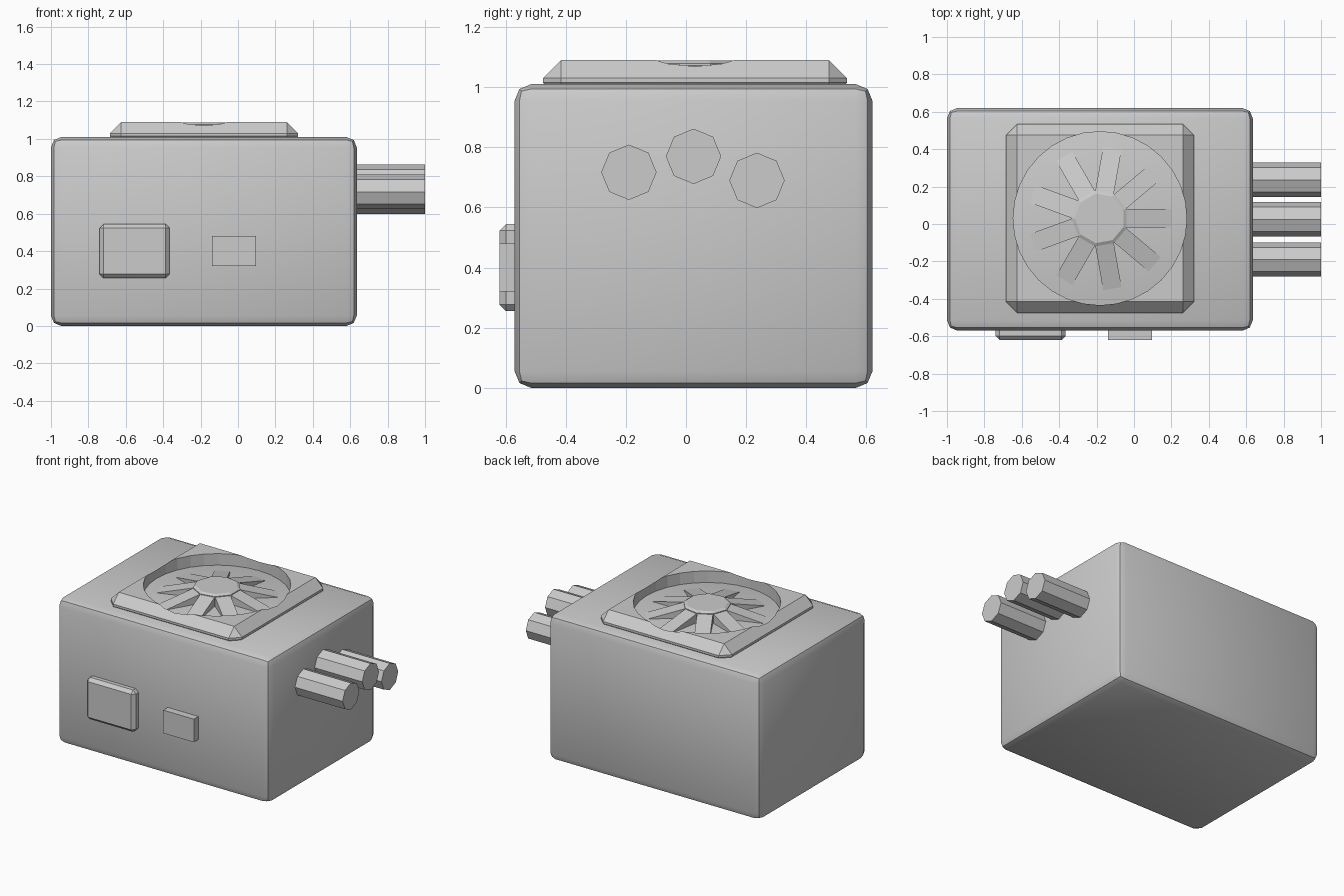
import bpy, bmesh, math
from mathutils import Matrix, Vector

if "Cube" in bpy.data.objects:
    bpy.data.objects.remove(bpy.data.objects["Cube"])


def finish(name, bm):
    bmesh.ops.recalc_face_normals(bm, faces=bm.faces)
    me = bpy.data.meshes.new(name)
    bm.to_mesh(me)
    bm.free()
    ob = bpy.data.objects.new(name, me)
    bpy.context.collection.objects.link(ob)
    return ob


def box(name, lo, hi, bevel=0.0, segments=1):
    lo, hi = Vector(lo), Vector(hi)
    bm = bmesh.new()
    bmesh.ops.create_cube(bm, size=1, matrix=Matrix.Translation((lo + hi) / 2)
                          @ Matrix.Diagonal((*(hi - lo), 1)))
    if bevel:
        bmesh.ops.bevel(bm, geom=bm.edges[:], offset=bevel, segments=segments,
                        profile=0.5, affect='EDGES')
    return finish(name, bm)


def prism(name, sides, r, depth, matrix):
    bm = bmesh.new()
    bmesh.ops.create_cone(bm, cap_ends=True, segments=sides, radius1=r,
                          radius2=r, depth=depth, matrix=matrix)
    return finish(name, bm)


# Main body with softened rounded edges
body = box("body", (-1, -0.57, 0), (0.635, 0.62, 1.01), 0.055, 2)
bpy.context.view_layer.objects.active = body
body.select_set(True)
bpy.ops.object.shade_smooth_by_angle(angle=math.radians(30))

# Front panels
box("large_front_panel", (-0.74, -0.62, 0.255), (-0.365, -0.54, 0.545), 0.022)
box("small_front_panel", (-0.14, -0.62, 0.32), (0.095, -0.54, 0.48))

# Fan housing, a chamfered plate with a round opening
CX, CY = -0.182, 0.03
housing = box("fan_housing", (CX - 0.503, CY - 0.505, 0.955),
              (CX + 0.503, CY + 0.505, 1.09), 0.06)
cutter = prism("opening_cutter", 32, 0.464, 0.5, Matrix.Translation((CX, CY, 1.02)))
cutter.hide_render = True
cutter.hide_viewport = True
cut = housing.modifiers.new("opening", 'BOOLEAN')
cut.operation = 'DIFFERENCE'
cut.solver = 'EXACT'
cut.object = cutter

# Fan hub: nine sides with a slightly inset cap
R, N = 0.152, 9
bm = bmesh.new()
rings = []
for r, z in ((R, 0.97), (R, 1.078), (0.134, 1.088)):
    rings.append([bm.verts.new((CX + r * math.cos(a), CY + r * math.sin(a), z))
                  for a in (math.tau * (i + 0.5) / N for i in range(N))])
for a, b in zip(rings, rings[1:]):
    for i in range(N):
        j = (i + 1) % N
        bm.faces.new((a[i], a[j], b[j], b[i]))
bm.faces.new(rings[0])
bm.faces.new(rings[-1])
finish("fan_hub", bm)

# Fan blades sloping from the hub down to the body
bm = bmesh.new()
for i in range(N):
    rot = Matrix.Translation((CX, CY, 0)) @ Matrix.Rotation(math.tau * i / N, 4, 'Z')
    profile = ((0.13, 1.076), (0.42, 1.0), (0.42, 0.98), (0.13, 0.98))
    left, right = [[bm.verts.new(rot @ Vector((x, s * 0.05, z))) for x, z in profile]
                   for s in (-1, 1)]
    bm.faces.new(left)
    bm.faces.new(right)
    for k in range(4):
        m = (k + 1) % 4
        bm.faces.new((left[k], left[m], right[m], right[k]))
finish("fan_blades", bm)

# Three octagonal pipes on the right side
for n, (y, z) in enumerate(((-0.19, 0.717), (0.025, 0.77), (0.236, 0.69)), 1):
    prism(f"pipe_{n}", 8, 0.092, 0.42,
          Matrix.Translation((0.79, y, z)) @ Matrix.Rotation(math.pi / 2, 4, 'Y'))
